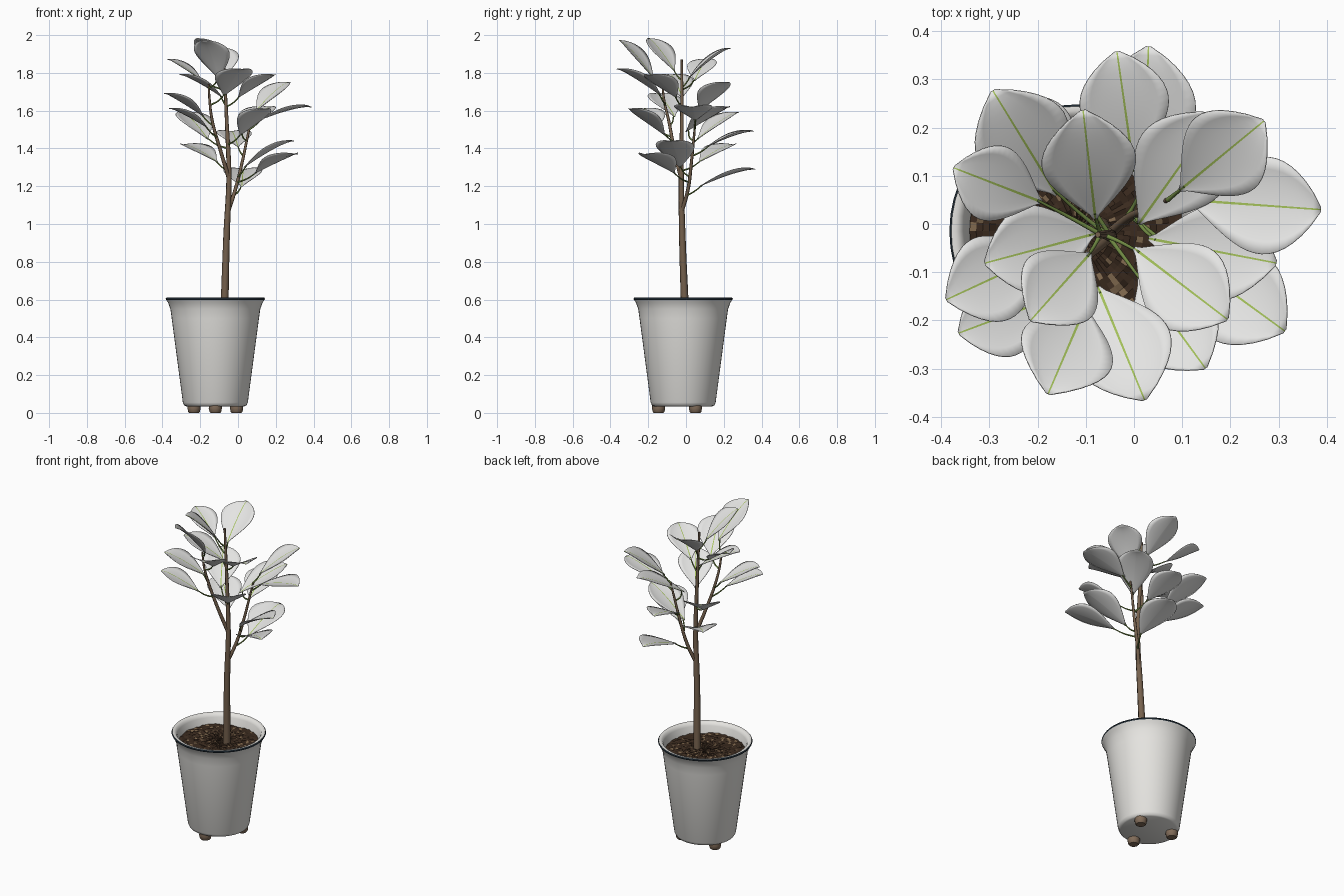
import bpy, bmesh, math, random
from mathutils import Vector

random.seed(4)
cube = bpy.data.objects.get("Cube")
if cube:
    bpy.data.objects.remove(cube, do_unlink=True)


def material(name, rgb):
    m = bpy.data.materials.new(name)
    m.use_nodes = True
    m.diffuse_color = (*rgb, 1)
    m.node_tree.nodes["Principled BSDF"].inputs["Base Color"].default_value = (*rgb, 1)
    return m


WHITE = material("pot white", (0.79, 0.78, 0.75))
LEAF = material("leaf pale grey", (0.78, 0.78, 0.77))
RIB = material("rib green", (0.36, 0.52, 0.10))
STALK = material("stalk green", (0.16, 0.25, 0.055))
BARK = material("bark brown", (0.18, 0.12, 0.075))
SOIL = material("soil dark brown", (0.042, 0.023, 0.013))
CHIP = material("soil chip tan", (0.20, 0.13, 0.07))
RIM = material("rim dark blue", (0.016, 0.028, 0.04))
FOOT = material("foot brown", (0.22, 0.15, 0.10))

POT = Vector((-0.12, -0.015, 0))


def add_object(name, bm, mats, smooth=True):
    mesh = bpy.data.meshes.new(name)
    bm.normal_update()
    bm.to_mesh(mesh)
    bm.free()
    for m in mats:
        mesh.materials.append(m)
    for p in mesh.polygons:
        p.use_smooth = smooth
    ob = bpy.data.objects.new(name, mesh)
    bpy.context.collection.objects.link(ob)
    return ob


def lathe(name, profile, centre, mats, rule=None, sides=48):
    """Spin (radius, height) points round a vertical axis."""
    bm = bmesh.new()
    rings = []
    for r, z in profile:
        angles = [2 * math.pi * i / sides for i in range(sides)]
        rings.append([bm.verts.new(centre + Vector((r * math.cos(a), r * math.sin(a), z)))
                      for a in angles])
    for k, (low, high) in enumerate(zip(rings, rings[1:])):
        for i in range(sides):
            j = (i + 1) % sides
            f = bm.faces.new((low[i], low[j], high[j], high[i]))
            if rule:
                f.material_index = rule(k)
    bm.faces.new(rings[0][::-1])
    ob = add_object(name, bm, mats)
    bpy.context.view_layer.objects.active = ob
    ob.select_set(True)
    bpy.ops.object.shade_smooth_by_angle(angle=math.radians(40))
    ob.select_set(False)


def tube(name, points, radii, mat):
    """Round tapering stem through the points."""
    cu = bpy.data.curves.new(name, "CURVE")
    cu.dimensions = "3D"
    cu.bevel_depth = 1
    cu.bevel_resolution = 2
    cu.resolution_u = 5
    cu.use_fill_caps = True
    sp = cu.splines.new("BEZIER")
    sp.bezier_points.add(len(points) - 1)
    for bp, p, r in zip(sp.bezier_points, points, radii):
        bp.co = p
        bp.radius = r
        bp.handle_left_type = bp.handle_right_type = "AUTO"
    cu.materials.append(mat)
    ob = bpy.data.objects.new(name, cu)
    bpy.context.collection.objects.link(ob)
    bpy.context.view_layer.objects.active = ob
    ob.select_set(True)
    bpy.ops.object.convert(target="MESH")
    ob.select_set(False)


# Pot with a thin dark lip
outer = [(0.155, 0.035), (0.165, 0.04), (0.172, 0.055), (0.231, 0.50), (0.238, 0.55),
         (0.250, 0.583), (0.260, 0.598), (0.263, 0.604), (0.259, 0.61)]
inner = [(0.25, 0.611), (0.239, 0.606), (0.231, 0.59), (0.216, 0.52)]
lip = (len(outer) - 3, len(outer) - 2)
lathe("pot", outer + inner, POT, [WHITE, RIM], lambda k: int(k in lip))

# Three feet
for i in range(3):
    a = math.radians(-90 + 120 * i)
    spot = POT + Vector((0.13 * math.cos(a), 0.13 * math.sin(a), 0))
    lathe("foot_%d" % (i + 1), [(0.026, 0), (0.031, 0.006), (0.035, 0.025), (0.033, 0.045)],
          spot, [FOOT], sides=16)

# Soil of rough crumbs
bm = bmesh.new()
sides, steps = 72, 16
rings = []
for k in range(steps + 1):
    r = 0.004 + 0.217 * k / steps
    rings.append([bm.verts.new(POT + Vector((r * math.cos(2 * math.pi * i / sides),
                                             r * math.sin(2 * math.pi * i / sides),
                                             0.55 + random.uniform(-0.005, 0.005))))
                  for i in range(sides)])
for low, high in zip(rings, rings[1:]):
    for i in range(sides):
        j = (i + 1) % sides
        f = bm.faces.new((low[i], high[i], high[j], low[j]))
        f.material_index = int(random.random() < 0.13)
bm.faces.new(rings[0])
add_object("soil", bm, [SOIL, CHIP], smooth=False)

# Trunk and two side branches
stems = {
    "trunk": [(-0.072, -0.005, 0.54), (-0.06, -0.02, 0.95), (-0.048, -0.025, 1.25),
              (-0.06, -0.022, 1.55), (-0.075, -0.022, 1.87)],
    "left_branch": [(-0.054, -0.024, 1.06), (-0.015, 0.01, 1.18), (0.025, 0.03, 1.34),
                    (0.05, 0.042, 1.46), (0.07, 0.05, 1.55)],
    "right_branch": [(-0.048, -0.025, 1.24), (-0.09, -0.06, 1.38), (-0.135, -0.09, 1.54),
                     (-0.15, -0.115, 1.65), (-0.155, -0.125, 1.74)],
}
for name, path in stems.items():
    thick, thin = (0.021, 0.006) if name == "trunk" else (0.011, 0.005)
    tube(name, path, [thick + (thin - thick) * i / 4 for i in range(5)], BARK)


def on_stem(path, z):
    """Point of a stem at a given height."""
    z = min(max(z, path[0][2]), path[-1][2])
    for a, b in zip(path, path[1:]):
        if z <= b[2]:
            return Vector(a).lerp(Vector(b), (z - a[2]) / (b[2] - a[2]))
    return Vector(path[-1])


def leaf(name, tip, base, path):
    """Nearly straight, slightly cupped blade with a green rib and a stalk."""
    tip, base = Vector(tip), Vector(base)
    along = tip - base
    size = min(along.length / 0.28, 1.04)
    side = along.cross(Vector((0, 0, 1))).normalized()
    up = side.cross(along).normalized()
    bm = bmesh.new()
    rows = []
    n = 18
    for k in range(n + 1):
        t = k / n
        w = size * max(0.098 * max(math.sin(math.pi * t ** 1.4), 0) ** 0.75, 0.004)
        mid = min((0.0028 - 0.0012 * t) / w, 0.3)
        row = []
        for s in (-1, -0.75, -0.45, -mid, mid, 0.45, 0.75, 1):
            lift = 0.008 * math.sin(math.pi * t) + 0.18 * w * s * s - 0.01 * t ** 12
            row.append(bm.verts.new(base + along * t + side * (s * w) + up * lift * size))
        rows.append(row)
    for a, b in zip(rows, rows[1:]):
        for i in range(len(a) - 1):
            f = bm.faces.new((a[i], a[i + 1], b[i + 1], b[i]))
            f.material_index = int(i != 3)
    ob = add_object(name, bm, [RIB, LEAF])
    # Thin blade whose underside and edge carry the second material only
    shell = ob.modifiers.new("thickness", "SOLIDIFY")
    shell.thickness = 0.003
    shell.offset = -1
    shell.material_offset = shell.material_offset_rim = 1
    root = on_stem(path, base.z - 0.05)
    bend = root.lerp(base, 0.55) - Vector((0, 0, 0.008))
    tube(name + "_stalk", [root, bend, base + along * 0.06], [0.005, 0.004, 0.003], STALK)


# Leaves: tip and blade base, grouped by the stem that carries them
leaves = {
    "trunk": [((-0.29, 0.25, 1.43), (-0.11, 0.07, 1.33)), ((-0.29, 0.272, 1.60), (-0.16, 0.06, 1.45)),
              ((-0.105, 0.23, 1.94), (-0.08, 0.01, 1.77)), ((-0.37, 0.115, 1.88), (-0.19, 0.045, 1.76)),
              ((0.19, -0.195, 1.80), (0.0, -0.05, 1.67)), ((0.145, -0.295, 1.62), (0.01, -0.11, 1.47)),
              ((-0.21, -0.195, 1.99), (-0.09, -0.06, 1.81)), ((-0.305, -0.08, 1.80), (-0.08, -0.02, 1.67))],
    "left_branch": [((-0.035, 0.355, 1.50), (0.0, 0.11, 1.41)), ((0.03, 0.365, 1.30), (0.02, 0.07, 1.20)),
                    ((0.265, 0.21, 1.76), (0.095, 0.07, 1.60)), ((0.17, 0.225, 1.63), (0.01, 0.0, 1.49)),
                    ((0.385, 0.03, 1.63), (0.11, 0.05, 1.55)), ((0.29, -0.08, 1.45), (0.03, -0.03, 1.30)),
                    ((0.31, -0.22, 1.38), (0.09, -0.06, 1.27))],
    "right_branch": [((0.02, -0.36, 1.83), (-0.075, -0.13, 1.68)), ((-0.175, -0.345, 1.98), (-0.1, -0.17, 1.77)),
                     ((-0.385, -0.155, 1.70), (-0.18, -0.06, 1.57)), ((-0.36, -0.225, 1.62), (-0.16, -0.15, 1.51))],
}
for stem, group in leaves.items():
    for i, (tip, base) in enumerate(group):
        leaf("%s_leaf_%d" % (stem, i + 1), tip, base, stems[stem])
